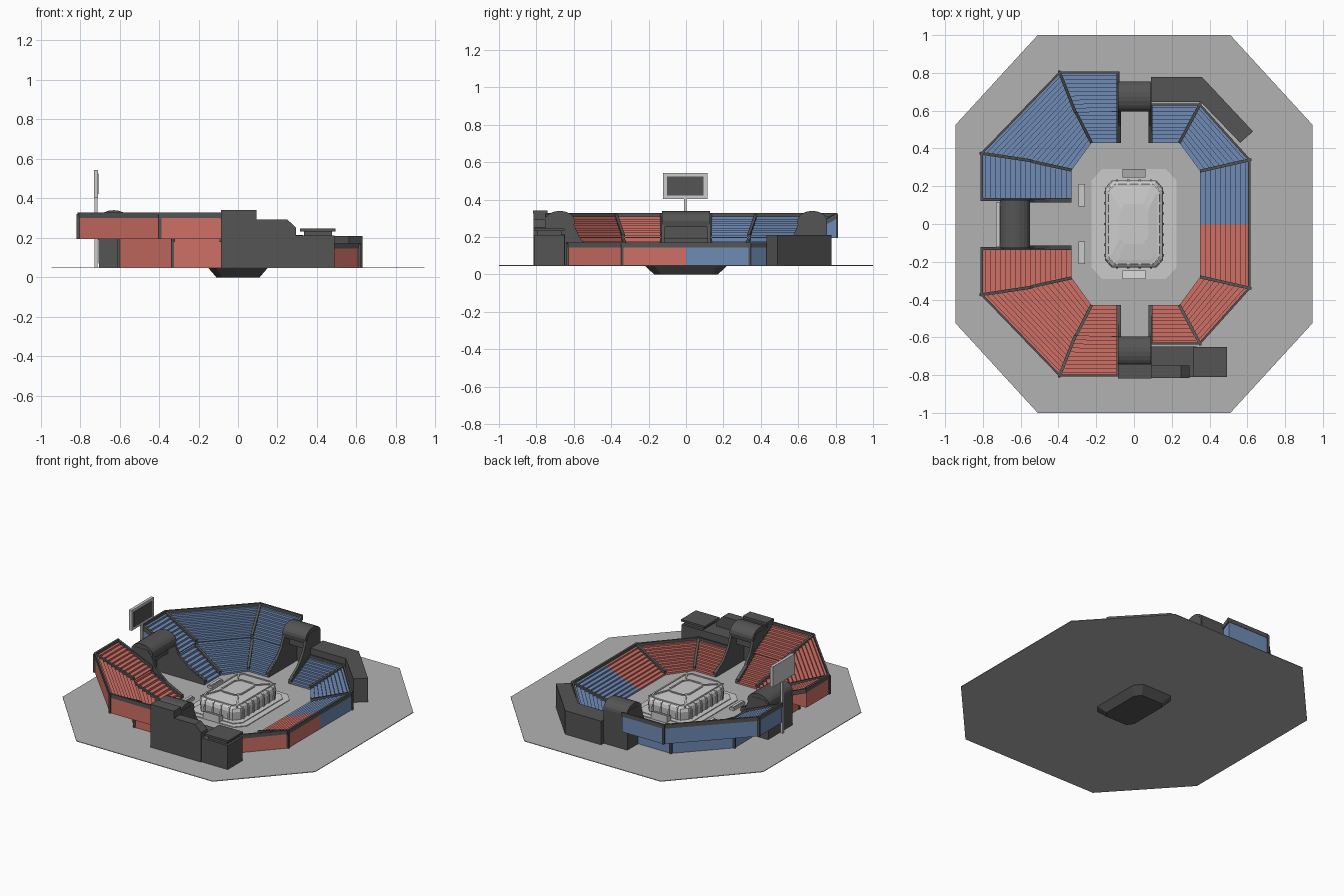
import bpy, bmesh, math
from mathutils import Vector

if "Cube" in bpy.data.objects:
    bpy.data.objects.remove(bpy.data.objects["Cube"])


def material(name, col):
    m = bpy.data.materials.new(name)
    m.diffuse_color = (*col, 1)
    m.use_nodes = True
    m.node_tree.nodes["Principled BSDF"].inputs["Base Color"].default_value = m.diffuse_color
    return m


RED = material("red_seats", (0.62, 0.16, 0.13))
BLUE = material("blue_seats", (0.16, 0.26, 0.47))
DARK = material("dark_concrete", (0.09, 0.09, 0.09))
FLOOR = material("ground_grey", (0.45, 0.45, 0.45))
G = 0.05  # ground level


def loft(name, loops, mat=None, caps=True):
    bm = bmesh.new()
    rows = [[bm.verts.new(p) for p in lp] for lp in loops]
    n = len(rows[0])
    for r, q in zip(rows, rows[1:]):
        for i in range(n):
            bm.faces.new((r[i], r[(i + 1) % n], q[(i + 1) % n], q[i]))
    if caps:
        bm.faces.new(rows[0])
        bm.faces.new(rows[-1])
    bmesh.ops.recalc_face_normals(bm, faces=bm.faces)
    me = bpy.data.meshes.new(name)
    bm.to_mesh(me)
    bm.free()
    ob = bpy.data.objects.new(name, me)
    bpy.context.collection.objects.link(ob)
    if mat:
        me.materials.append(mat)
    return ob


def prism(name, poly, z0, z1, mat=None):
    return loft(name, [[(x, y, z) for x, y in poly] for z in (z0, z1)], mat)


def box(name, x0, x1, y0, y1, z0, z1, mat=None):
    return prism(name, [(x0, y0), (x1, y0), (x1, y1), (x0, y1)], z0, z1, mat)


def octagon(hx, hy, cx, cy, z=None):
    p = [(hx, hy - cy), (hx - cx, hy), (cx - hx, hy), (-hx, hy - cy),
         (-hx, cy - hy), (cx - hx, -hy), (hx - cx, -hy), (hx, cy - hy)]
    return p if z is None else [(x, y, z) for x, y in p]


def wedge(name, a, b, c, d, prof, mat):
    """Profile (t, z) swept between the radial lines a-c and b-d."""
    def line(p, q):
        return [(p[0] + (q[0] - p[0]) * t, p[1] + (q[1] - p[1]) * t, z) for t, z in prof]
    return loft(name, [line(a, c), line(b, d)], mat)


def steps(n, z0, z1, base):
    pts = [(0, base)]
    for i in range(n):
        z = z0 + (z1 - z0) * i / (n - 1)
        pts += [(i / n, z), ((i + 1) / n, z)]
    return pts + [(1, base)]


def rib(name, a, c, z0, z1, drop=0.03, w=0.008):
    a, c = Vector(a), Vector(c)
    d = (c - a).normalized()
    s = Vector((-d.y, d.x)) * w
    wedge(name, a - s, a + s, c - s, c + s,
          [(0, z0 - drop), (0, z0), (1.01, z1), (1.01, z1 - drop)], DARK)


def beam(name, p, q, w=0.005, mat=None):
    p, q = Vector(p), Vector(q)
    d = (q - p).normalized()
    s = d.cross(Vector((0, 0, 1))).normalized() * w
    u = s.cross(d).normalized() * w
    loft(name, [[o + s + u, o - s + u, o - s - u, o + s - u] for o in (p, q)], mat)


# ground plate and pit below it
prism("ground", octagon(0.945, 1.0, 0.435, 0.475), 0.046, G, FLOOR)
loft("pit", [octagon(0.15, 0.22, 0.04, 0.05, 0.047), octagon(0.11, 0.17, 0.03, 0.04, 0)], DARK)

# seating: corner points run from the side middle round to the end gates
in_r = [(0.35, 0), (0.35, 0.28), (0.24, 0.43), (0.09, 0.43)]
out_r = [(0.615, 0), (0.615, 0.34), (0.35, 0.635), (0.09, 0.635)]
in_l = [(-0.33, 0.13), (-0.33, 0.285), (-0.225, 0.43), (-0.085, 0.43)]
out_l = [(-0.605, 0.13), (-0.605, 0.345), (-0.33, 0.635), (-0.085, 0.635)]
in_u = [(-0.545, 0.13), (-0.545, 0.335), (-0.31, 0.59), (-0.085, 0.595)]
out_u = [(-0.81, 0.13), (-0.81, 0.375), (-0.395, 0.805), (-0.085, 0.805)]
for s, mat, side in ((1, BLUE, "back"), (-1, RED, "front")):
    for tier, ins, outs, n, z0, z1, base, rim in (
            ("right", in_r, out_r, 10, 0.062, 0.155, G, 0.172),
            ("left_lower", in_l, out_l, 10, 0.062, 0.195, G, None),
            ("left_upper", in_u, out_u, 10, 0.2, 0.31, 0.195, 0.328)):
        I = [(x, y * s) for x, y in ins]
        O = [(x, y * s) for x, y in outs]
        for k in range(3):
            nm = f"{side}_{tier}_{k}"
            wedge(nm + "_seats", I[k], I[k + 1], O[k], O[k + 1], steps(n, z0, z1, base), mat)
            if rim:
                wedge(nm + "_rim", I[k], I[k + 1], O[k], O[k + 1],
                      [(0.96, z1 - 0.01), (1.01, z1 - 0.01), (1.01, rim), (0.96, rim)], DARK)
        for k in range(1, 4):
            rib(f"{side}_{tier}_rib_{k}", I[k], O[k], z0 + 0.015, z1 + 0.018)
        if tier != "right":
            rib(f"{side}_{tier}_rib_0", I[0], O[0], z0 + 0.015, z1 + 0.018)
    # vertical strips on the outer wall corners
    for x, y, z0, z1 in ((0.615, 0.34, G, 0.165), (0.35, 0.635, G, 0.165), (-0.33, 0.635, G, 0.2),
                         (-0.605, 0.345, G, 0.2), (-0.81, 0.375, 0.195, 0.32),
                         (-0.395, 0.805, 0.195, 0.32)):
        box(f"{side}_wall_strip", x - 0.007, x + 0.007, y * s - 0.007, y * s + 0.007, z0, z1, DARK)


# entrance gates: arched hood over a recess, with sloping side walls
def gate(name, place, inner, d0, half):
    d1 = d0 + 0.15
    arc = [(d1 - 0.075 + 0.08 * math.cos(a), 0.285 + 0.055 * math.sin(a))
           for a in (math.pi * i / 10 for i in range(11))]
    hood = [(d1 - 0.02, G), (d1, G)] + arc + [(d0, 0.255), (d0 + 0.04, 0.275),
                                             (d1 - 0.04, 0.275), (d1 - 0.02, 0.24)]
    ob = loft(name + "_hood", [[place(d, l, z) for d, z in hood] for l in (-half, half)], DARK)
    wall = [(inner, G), (inner, 0.075), (inner + (d0 - inner) * 0.5, 0.13),
            (d0 - 0.03, 0.2), (d0, 0.27), (d0 + 0.03, 0.31), (d1 - 0.02, 0.31), (d1, 0.28), (d1, G)]
    for s in (-1, 1):
        loft(name + "_side_wall", [[place(d, s * l, z) for d, z in wall]
                                   for l in (half - 0.014, half + 0.002)], DARK)
    # lintel bar under the hood
    loft(name + "_lintel", [[place(d, l, z) for d, z in
                             ((d0 + 0.05, 0.19), (d0 + 0.07, 0.19), (d0 + 0.07, 0.28), (d0 + 0.05, 0.28))]
                            for l in (-half, half)], DARK)


gate("back_gate", lambda d, l, z: (l + 0.003, d, z), 0.43, 0.6, 0.087)
gate("front_gate", lambda d, l, z: (l + 0.003, -d, z), 0.43, 0.6, 0.087)
gate("left_gate", lambda d, l, z: (-d, l, z), 0.33, 0.555, 0.128)

# front buildings
box("front_gate_tower", -0.085, 0.093, -0.815, -0.75, G, 0.325, DARK)
box("front_gate_roof", -0.085, 0.093, -0.818, -0.74, 0.325, 0.342, DARK)
hall = [(0.09, G), (0.295, G), (0.295, 0.25), (0.25, 0.293), (0.09, 0.293)]
loft("front_hall", [[(x, y, z) for x, z in hall] for y in (-0.815, -0.75)], DARK)
box("front_annex", 0.093, 0.33, -0.76, -0.648, G, 0.215, DARK)
box("front_block", 0.29, 0.49, -0.81, -0.65, G, 0.212, DARK)
box("front_block_vent", 0.335, 0.475, -0.795, -0.665, 0.21, 0.233, DARK)
box("front_block_roof", 0.315, 0.493, -0.81, -0.65, 0.233, 0.246, DARK)

# back building wrapping the corner
prism("back_building", [(0.09, 0.645), (0.355, 0.645), (0.562, 0.43), (0.63, 0.49),
                        (0.36, 0.778), (0.09, 0.778)], G, 0.21, DARK)

# scoreboard
box("scoreboard_post", -0.727, -0.712, -0.012, 0.004, G, 0.42)
box("scoreboard_frame", -0.73, -0.71, -0.122, 0.114, 0.405, 0.543)
box("scoreboard_screen", -0.712, -0.706, -0.102, 0.094, 0.423, 0.525, DARK)

# field surround
prism("outer_track", octagon(0.225, 0.29, 0.055, 0.06), G, 0.055)
prism("inner_track", octagon(0.185, 0.258, 0.04, 0.045), G, 0.06)
for s in (-1, 1):
    bench = [(0.247, G), (0.29, G), (0.29, 0.1), (0.247, 0.085)]
    loft("end_bench", [[(x, s * y, z) for y, z in bench] for x in (-0.06, 0.06)])
    box("side_dugout", -0.293, -0.26, s * 0.153 - 0.06, s * 0.153 + 0.06, G, 0.066)
    box("side_dugout_roof", -0.287, -0.268, s * 0.153 - 0.055, s * 0.153 + 0.055, 0.066, 0.072)

# domed arena cage with wall ribs and roof ribs
loft("arena_shell", [octagon(0.15, 0.225, 0.035, 0.04, G), octagon(0.154, 0.23, 0.035, 0.04, 0.115),
                     octagon(0.148, 0.224, 0.033, 0.038, 0.135), octagon(0.132, 0.208, 0.03, 0.035, 0.149),
                     octagon(0.115, 0.19, 0.03, 0.035, 0.153), octagon(0.072, 0.1, 0.025, 0.035, 0.163)])
prof = [(-0.012, G), (0.006, G), (0.008, 0.118), (0.0, 0.14), (-0.02, 0.153), (-0.03, 0.15)]
for s in (-1, 1):
    for i in range(7):
        y = -0.165 + i * 0.055
        loft("arena_side_rib", [[(s * (0.152 + d), y + w, z) for d, z in prof] for w in (-0.006, 0.006)])
    for i in range(4):
        x = -0.09 + i * 0.06
        loft("arena_end_rib", [[(x + w, s * (0.228 + d), z) for d, z in prof] for w in (-0.006, 0.006)])
    for t in (-1, 1):
        beam("arena_roof_rib", (s * 0.062, t * 0.085, 0.165), (s * 0.136, t * 0.206, 0.147))
ring = octagon(0.072, 0.1, 0.025, 0.035, 0.164)
edge = octagon(0.13, 0.206, 0.03, 0.035, 0.15)
for i in range(8):
    beam("arena_roof_ring", ring[i], ring[(i + 1) % 8])
    beam("arena_roof_edge", edge[i], edge[(i + 1) % 8])
